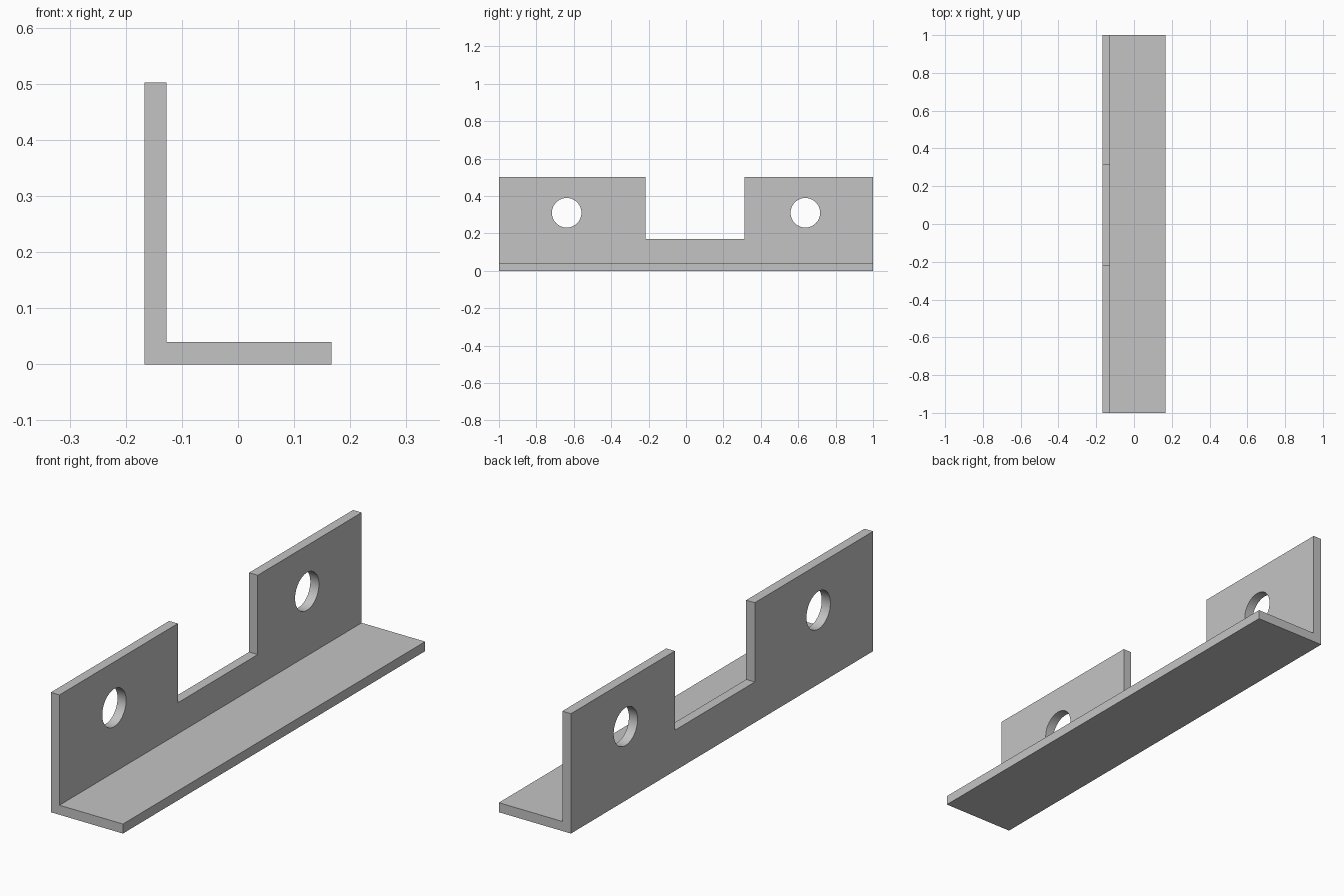
import bpy, bmesh, math

if "Cube" in bpy.data.objects:
    bpy.data.objects.remove(bpy.data.objects["Cube"], do_unlink=True)

HALF_W, HALF_L, HEIGHT, THICK = 0.167, 1.0, 0.502, 0.04
HOLE_Y, HOLE_Z, HOLE_R = 0.638, 0.31, 0.079
NOTCH_START, NOTCH_END, NOTCH_Z = -0.217, 0.312, 0.17

steel = bpy.data.materials.new("plain grey")
steel.use_nodes = True
grey = (0.55, 0.55, 0.55, 1)
steel.diffuse_color = grey
steel.node_tree.nodes["Principled BSDF"].inputs["Base Color"].default_value = grey


def cut(target, cutter):
    """Subtract a helper solid from the target, then hide the helper."""
    cutter.hide_render = True
    cutter.hide_set(True)
    cutter.data.materials.append(steel)
    mod = target.modifiers.new(cutter.name, "BOOLEAN")
    mod.operation = "DIFFERENCE"
    mod.solver = "EXACT"
    mod.object = cutter
    bpy.context.view_layer.objects.active = target
    bpy.ops.object.modifier_apply(modifier=mod.name)
    bpy.data.objects.remove(cutter, do_unlink=True)


# L-shaped angle section, extruded along its length
inner = -HALF_W + THICK
profile = [(-HALF_W, 0), (HALF_W, 0), (HALF_W, THICK),
           (inner, THICK), (inner, HEIGHT), (-HALF_W, HEIGHT)]
bm = bmesh.new()
face = bm.faces.new([bm.verts.new((x, -HALF_L, z)) for x, z in profile])
ext = bmesh.ops.extrude_face_region(bm, geom=[face])
verts = [g for g in ext["geom"] if isinstance(g, bmesh.types.BMVert)]
bmesh.ops.translate(bm, verts=verts, vec=(0, 2 * HALF_L, 0))
bmesh.ops.recalc_face_normals(bm, faces=bm.faces)
mesh = bpy.data.meshes.new("angle_bracket")
bm.to_mesh(mesh)
bm.free()
mesh.materials.append(steel)
bracket = bpy.data.objects.new("angle_bracket", mesh)
bpy.context.collection.objects.link(bracket)

# Off-centre notch in the upright flange
wall_x = -HALF_W + THICK / 2
bpy.ops.mesh.primitive_cube_add(
    size=1, location=(wall_x, (NOTCH_START + NOTCH_END) / 2, NOTCH_Z + 0.5))
notch = bpy.context.object
notch.name = "notch_cutter"
notch.scale = (0.2, NOTCH_END - NOTCH_START, 1)
bpy.context.view_layer.update()
cut(bracket, notch)

# Pair of round mounting holes
for side in (-1, 1):
    bpy.ops.mesh.primitive_cylinder_add(
        vertices=64, radius=HOLE_R, depth=0.2,
        location=(wall_x, side * HOLE_Y, HOLE_Z), rotation=(0, math.pi / 2, 0))
    hole = bpy.context.object
    hole.name = "hole_cutter"
    bpy.context.view_layer.update()
    cut(bracket, hole)

# Smooth hole walls, crisp edges elsewhere
bpy.ops.object.select_all(action="DESELECT")
bracket.select_set(True)
bpy.context.view_layer.objects.active = bracket
bpy.ops.object.shade_smooth_by_angle(angle=math.radians(30))
